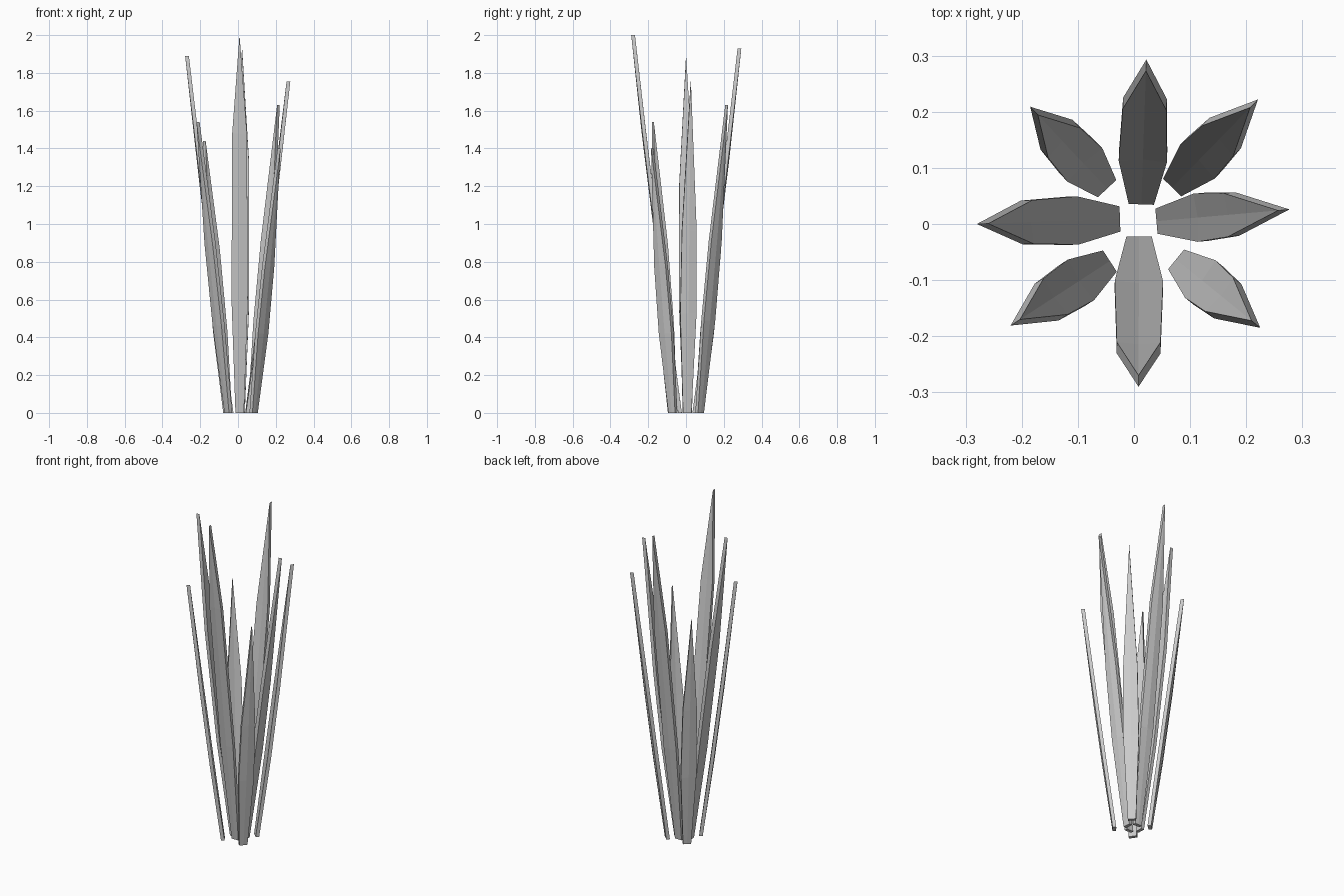
import bpy, bmesh
from mathutils import Vector

if "Cube" in bpy.data.objects:
    bpy.data.objects.remove(bpy.data.objects["Cube"])

THICK = 0.02      # blade thickness
CREASE = 0.004    # depth of the centre fold

# base centre (inner face), outer tip, height of tip, where the taper starts
LEAVES = {
    "front_leaf":       ((0.009, -0.022), (0.008, -0.290), 2.000, 0.76),
    "back_leaf":        ((0.013, 0.035), (0.022, 0.293), 1.930, 0.71),
    "left_leaf":        ((-0.025, 0.009), (-0.280, 0.000), 1.890, 0.66),
    "right_leaf":       ((0.040, 0.005), (0.277, 0.026), 1.755, 0.57),
    "back_right_leaf":  ((0.068, 0.065), (0.221, 0.222), 1.630, 0.58),
    "front_left_leaf":  ((-0.043, -0.066), (-0.220, -0.181), 1.540, 0.60),
    "back_left_leaf":   ((-0.048, 0.063), (-0.185, 0.209), 1.440, 0.62),
    "front_right_leaf": ((0.075, -0.063), (0.225, -0.185), 1.400, 0.57),
}


def make_leaf(name, base, tip, height, taper):
    base, tip = Vector((*base, 0)), Vector((*tip, 0))
    out = (tip - base).normalized()
    side = Vector((-out.y, out.x, 0))
    lean = tip - out * THICK - base
    bm = bmesh.new()

    # rows: height fraction, lean fraction, half width, fold depth
    rows = [(0, 0, 0.0225, 0), (0.30, 0.32, 0.043, CREASE),
            (taper - 0.02, taper, 0.039, CREASE)]

    def surface(offset):
        grid = []
        for h, r, w, fold in rows:
            c = base + lean * r + out * offset + Vector((0, 0, height * h))
            grid.append([bm.verts.new(c - side * w),
                         bm.verts.new(c + out * fold),
                         bm.verts.new(c + side * w)])
        top = bm.verts.new(base + lean + out * offset + Vector((0, 0, height)))
        for a, b in zip(grid, grid[1:]):
            for i in range(2):
                bm.faces.new((a[i], a[i + 1], b[i + 1], b[i]))
        for i in range(2):
            bm.faces.new((grid[-1][i], grid[-1][i + 1], top))
        # outline around the blade
        return ([g[0] for g in grid] + [top] + [g[2] for g in reversed(grid)]
                + [grid[0][1]])

    # inner and outer surfaces joined by the rim
    inner, outer = surface(0), surface(THICK)
    n = len(inner)
    for i in range(n):
        j = (i + 1) % n
        bm.faces.new((inner[i], inner[j], outer[j], outer[i]))
    bmesh.ops.recalc_face_normals(bm, faces=bm.faces)
    mesh = bpy.data.meshes.new(name)
    bm.to_mesh(mesh)
    bm.free()
    bpy.context.collection.objects.link(bpy.data.objects.new(name, mesh))


for leaf, spec in LEAVES.items():
    make_leaf(leaf, *spec)
